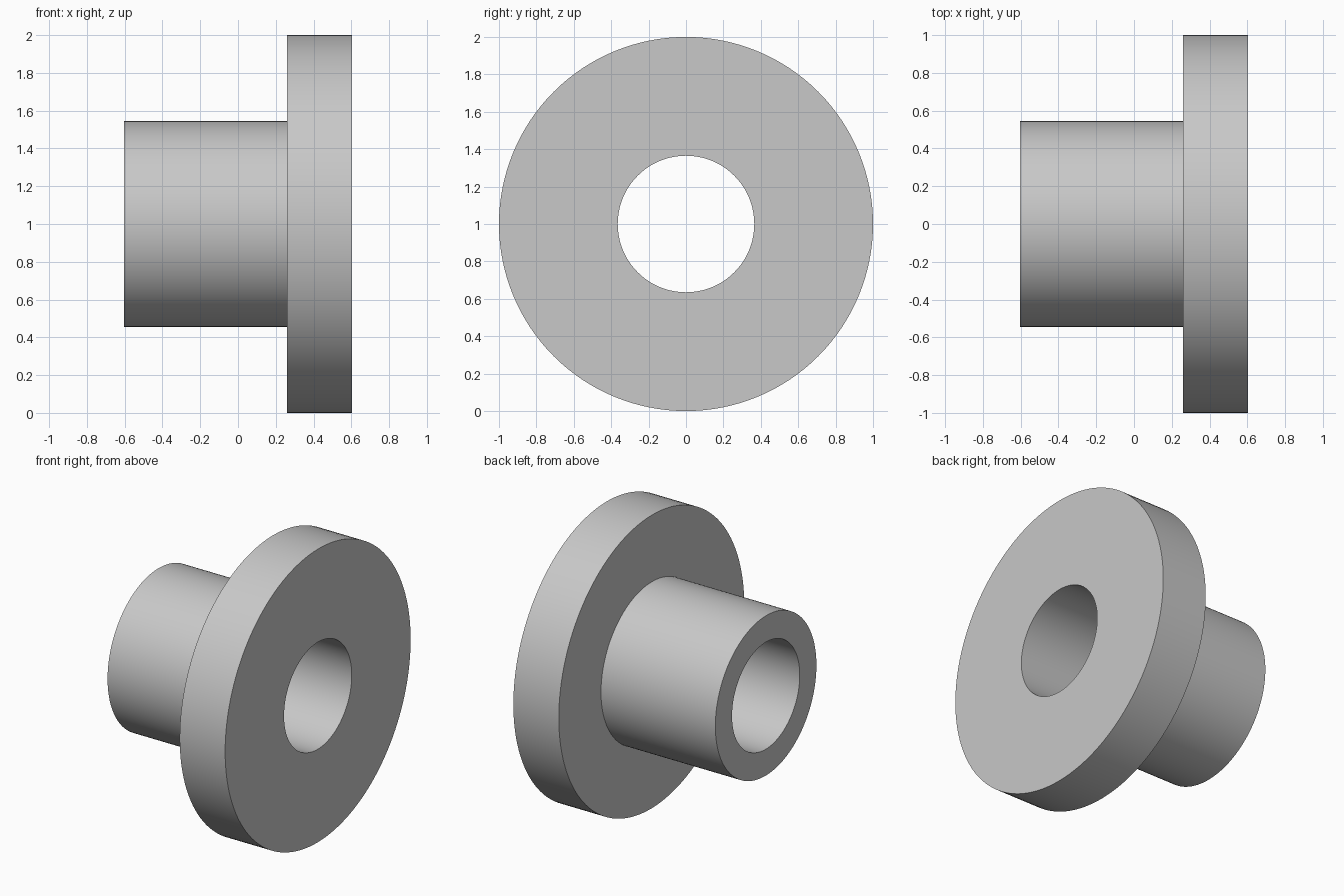
import bpy
import bmesh
from math import pi, radians
from mathutils import Vector

cube = bpy.data.objects.get("Cube")
if cube:
    bpy.data.objects.remove(cube, do_unlink=True)

BORE, SLEEVE, FLANGE = 0.365, 0.545, 1.0    # radii
BACK, STEP, FACE = -0.603, 0.26, 0.603      # positions along x
SEGMENTS = 128

grey = bpy.data.materials.new("plain grey")
grey.use_nodes = True
colour = (0.58, 0.58, 0.58, 1)
grey.diffuse_color = colour
grey.node_tree.nodes["Principled BSDF"].inputs["Base Color"].default_value = colour

# Closed L-shaped section, turned about the x axis
profile = [(BACK, BORE), (BACK, SLEEVE), (STEP, SLEEVE),
           (STEP, FLANGE), (FACE, FLANGE), (FACE, BORE)]
bm = bmesh.new()
verts = [bm.verts.new((x, 0, r)) for x, r in profile]
edges = [bm.edges.new((a, b)) for a, b in zip(verts, verts[1:] + verts[:1])]
bmesh.ops.spin(bm, geom=verts + edges, cent=Vector(), axis=(1, 0, 0),
               angle=2 * pi, steps=SEGMENTS, use_merge=False)
bmesh.ops.remove_doubles(bm, verts=bm.verts[:], dist=0.0005)
bmesh.ops.recalc_face_normals(bm, faces=bm.faces[:])

mesh = bpy.data.meshes.new("flanged_bushing")
bm.to_mesh(mesh)
bm.free()
mesh.materials.append(grey)

# Flanged sleeve with a through bore
bushing = bpy.data.objects.new("flanged_bushing", mesh)
bushing.location.z = FLANGE
bpy.context.collection.objects.link(bushing)
bpy.ops.object.select_all(action="DESELECT")
bushing.select_set(True)
bpy.context.view_layer.objects.active = bushing
bpy.ops.object.shade_smooth_by_angle(angle=radians(30))
